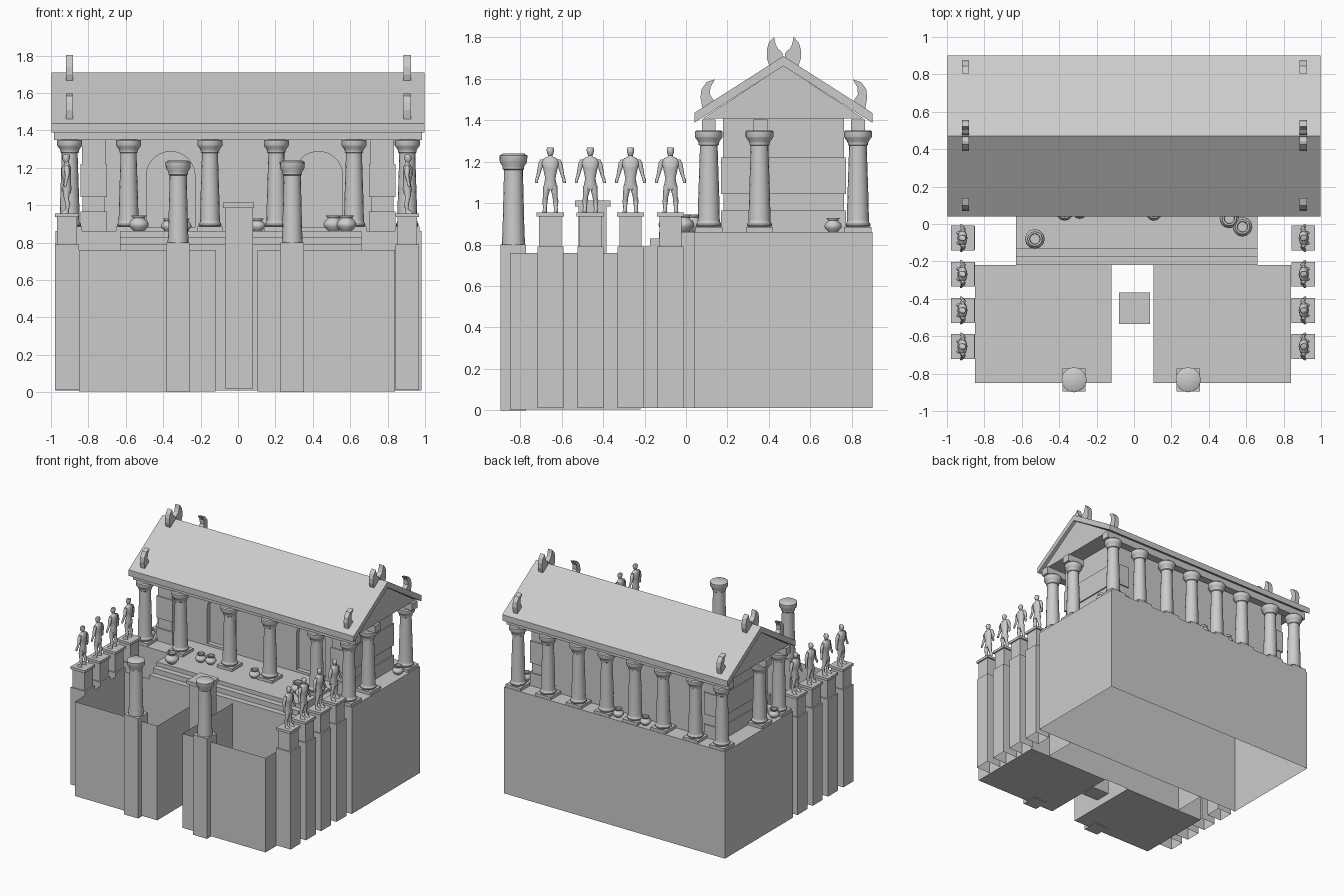
import bpy, bmesh, math
from mathutils import Vector, Matrix

if "Cube" in bpy.data.objects:
    bpy.data.objects.remove(bpy.data.objects["Cube"])

def make(name, bm, smooth=None):
    me = bpy.data.meshes.new(name)
    bm.to_mesh(me)
    bm.free()
    ob = bpy.data.objects.new(name, me)
    bpy.context.collection.objects.link(ob)
    if smooth:
        bpy.ops.object.select_all(action='DESELECT')
        ob.select_set(True)
        bpy.context.view_layer.objects.active = ob
        bpy.ops.object.shade_smooth_by_angle(angle=math.radians(smooth))
    return ob

def add_box(bm, x0, x1, y0, y1, z0, z1, drop=None):
    m = Matrix.Translation(((x0+x1)/2, (y0+y1)/2, (z0+z1)/2)) @ Matrix.Diagonal((x1-x0, y1-y0, z1-z0, 1))
    vs = bmesh.ops.create_cube(bm, size=1, matrix=m)['verts']
    if drop is not None:     # remove the face at that height
        f = [f for f in {f for v in vs for f in v.link_faces} if all(abs(v.co.z-drop) < 1e-4 for v in f.verts)]
        bmesh.ops.delete(bm, geom=f, context='FACES_ONLY')

def box(name, *a, drop=None):
    bm = bmesh.new()
    add_box(bm, *a, drop=drop)
    return make(name, bm)

def add_lathe(bm, prof, x, y, n=16):
    rings = [[bm.verts.new((x+r*math.cos(2*math.pi*i/n), y+r*math.sin(2*math.pi*i/n), z)) for i in range(n)] for r, z in prof]
    for a, b in zip(rings, rings[1:]):
        for i in range(n):
            bm.faces.new((a[i], a[(i+1) % n], b[(i+1) % n], b[i]))
    bm.faces.new(rings[0][::-1])
    bm.faces.new(rings[-1])

def prism(name, pts, x0, x1):
    # (y, z) outline extruded along x
    bm = bmesh.new()
    f = bm.faces.new([bm.verts.new((x0, y, z)) for y, z in pts])
    r = bmesh.ops.extrude_face_region(bm, geom=[f])
    bmesh.ops.translate(bm, vec=(x1-x0, 0, 0), verts=[v for v in r['geom'] if isinstance(v, bmesh.types.BMVert)])
    bmesh.ops.recalc_face_normals(bm, faces=bm.faces)
    return make(name, bm)

# Podium, front steps, open-topped front yards
box("podium", -.975, .98, .04, .9, .01, .862, drop=.01)
for i, (y, z) in enumerate([(-.22, .79), (-.175, .83), (-.13, .862)]):
    box(f"front_step_{i}", -.63, .66, y, .04, .01 if i == 0 else .78, z, drop=.01)
box("yard_left", -.85, -.12, -.85, -.22, .005, .76, drop=.76)
box("yard_right", .105, .84, -.85, -.22, .005, .76, drop=.76)

# Altar
box("altar_shaft", -.07, .08, -.52, -.385, .02, .985)
box("altar_cap", -.08, .085, -.535, -.365, .985, 1.014)

# Temple columns
def column(x, y):
    bm = bmesh.new()
    add_box(bm, x-.066, x+.066, y-.066, y+.066, .86, .885)
    add_lathe(bm, [(.055, .885), (.061, .892), (.061, .9), (.054, .908), (.053, .92), (.051, 1.02), (.043, 1.26),
                   (.043, 1.278), (.049, 1.282), (.049, 1.29), (.053, 1.3), (.065, 1.316), (.067, 1.32), (.067, 1.345), (.06, 1.352)], x, y)
    make("temple_column", bm, 40)

spots = [(x, .11) for x in (-.9, -.585, -.15, .205, .62, .905)]
spots += [(s, .355) for s in (-.9, .905)]
spots += [(x, .83) for x in (-.9, -.665, -.38, -.13, .12, .37, .64, .905)]
for p in spots:
    column(*p)

# Two free-standing columns on tall square plinths
for x in (-.32, .29):
    bm = bmesh.new()
    add_box(bm, x-.062, x+.062, -.895, -.772, 0, .8)
    add_lathe(bm, [(.056, .8), (.056, .81), (.053, .86), (.046, 1.14), (.046, 1.16), (.052, 1.165), (.052, 1.178),
                   (.066, 1.198), (.067, 1.23), (.05, 1.24)], x, -.833)
    make("tall_column", bm, 40)

# Cella walls: coursed block with projecting end piers and arched niches
niches = bmesh.new()
for x in (-.36, .43):
    add_box(niches, x-.13, x+.13, .25, .345, .88, 1.16)
niche_ob = make("niche_cutter", niches)
arch = bmesh.new()
for x in (-.36, .43):
    bmesh.ops.create_cone(arch, cap_ends=True, segments=32, radius1=.13, radius2=.13, depth=.095,
                          matrix=Matrix.Translation((x, .2975, 1.157)) @ Matrix.Rotation(math.pi/2, 4, 'X'))
arch_ob = make("arch_cutter", arch)
wall = box("cella_wall", -.83, .83, .31, .76, .86, 1.41)
for c in (niche_ob, arch_ob):
    m = wall.modifiers.new("cut", 'BOOLEAN')
    m.object = c
    m.operation = 'DIFFERENCE'
    c.hide_render = True
    c.hide_viewport = False
bpy.context.view_layer.update()
wall.data = bpy.data.meshes.new_from_object(wall.evaluated_get(bpy.context.evaluated_depsgraph_get()))
wall.modifiers.clear()
for c in (niche_ob, arch_ob):
    bpy.data.objects.remove(c)
for s in (-1, 1):
    for z0, z1, d in ((.86, .965, 0), (.965, 1.045, .01), (1.045, 1.22, 0), (1.22, 1.41, .008)):
        a, b = sorted((s*(.70+d), s*(.842-d)))
        box("pier_course", a, b, .17+d, .772-d, z0, z1)

# Beams, gable roof, pediments
for y in (.11, .36, .83):
    box("beam", -.985, .985, y-.033, y+.033, 1.348, 1.405)
prism("roof", [(.04, 1.436), (.47, 1.71), (.9, 1.436), (.9, 1.388), (.47, 1.662), (.04, 1.388)], -.997, .997)
prism("pediment", [(.08, 1.408), (.47, 1.664), (.86, 1.408)], -.97, .97)

# Horn ornaments on ridge and eaves
ridge = [(.425, 1.802), (.4, 1.775), (.39, 1.74), (.39, 1.70), (.405, 1.655), (.465, 1.70), (.468, 1.72), (.458, 1.735), (.443, 1.745), (.432, 1.77)]
eave = [(.14, 1.598), (.1, 1.585), (.075, 1.55), (.07, 1.51), (.08, 1.455), (.14, 1.485), (.132, 1.5), (.115, 1.525), (.118, 1.56)]
for x in (-.9, .905):
    for name, pts in (("ridge_horn", ridge), ("eave_horn", eave)):
        prism(name, pts, x-.019, x+.019)
        prism(name, [(.945-y, z) for y, z in pts], x-.019, x+.019)

# Statue pedestals and standing figures facing outward
def limb(bm, pts, n=8):
    # elliptical rings (x, y, z, rx, ry) skinned into a tube
    rings = [[bm.verts.new((x+rx*math.cos(2*math.pi*i/n), y+ry*math.sin(2*math.pi*i/n), z)) for i in range(n)] for x, y, z, rx, ry in pts]
    for a, b in zip(rings, rings[1:]):
        for i in range(n):
            bm.faces.new((a[i], a[(i+1) % n], b[(i+1) % n], b[i]))
    bm.faces.new(rings[0][::-1])
    bm.faces.new(rings[-1])

def statue(x, y, s):
    bm = bmesh.new()
    limb(bm, [(0, 0, .108, .02, .026), (0, 0, .13, .025, .033), (-.002, 0, .165, .02, .026), (.004, 0, .21, .026, .036),
              (.002, 0, .245, .025, .045), (0, 0, .262, .016, .032), (0, 0, .27, .011, .012), (.002, 0, .282, .011, .011)], 10)
    limb(bm, [(.003, 0, .276, .012, .011), (.004, 0, .287, .018, .016), (.003, 0, .303, .02, .018), (0, 0, .315, .015, .015)])
    for k in (-1, 1):
        limb(bm, [(.012, k*.027, 0, .024, .011), (.008, k*.027, .01, .018, .01), (-.003, k*.026, .025, .009, .009), (-.005, k*.026, .055, .014, .013),
                  (.002, k*.023, .075, .012, .012), (.003, k*.019, .105, .018, .016), (0, k*.016, .13, .02, .018)])
        limb(bm, [(.01, k*.068, .142, .006, .007), (.008, k*.066, .158, .009, .008), (.004, k*.06, .175, .008, .008),
                  (-.002, k*.052, .208, .012, .011), (0, k*.044, .24, .014, .013), (0, k*.036, .256, .01, .012)])
    bm.transform(Matrix.Translation((x, y, .955)) @ Matrix.Rotation(0 if s > 0 else math.pi, 4, 'Z'))
    make("statue", bm, 60)

for s, x in ((-1, -.915), (1, .905)):
    for y in (-.655, -.462, -.268, -.075):
        box("pedestal_shaft", x-.064, x+.064, y-.063, y+.063, .012, .79, drop=.012)
        box("pedestal_block", x-.053, x+.053, y-.054, y+.054, .79, .936)
        box("pedestal_cap", x-.063, x+.063, y-.066, y+.066, .936, .956)
        statue(x, y, s)

# Clay pots
for x, y in [(-.53, -.08), (.58, -.015), (.51, .03), (.105, .06), (-.37, .06), (-.29, .07),
             (.01, .84), (-.23, .84), (.92, .71), (-.92, .2)]:
    k = .053 if y < .05 else .042
    bm = bmesh.new()
    add_lathe(bm, [(k*a, .86+k*b) for a, b in ((.5, 0), (.6, .1), (.95, .5), (1, .75), (.85, 1.05), (.6, 1.25),
                   (.58, 1.35), (.75, 1.55), (.75, 1.62), (.55, 1.62), (.5, 1.3))], x, y, 12)
    make("pot", bm, 40)
